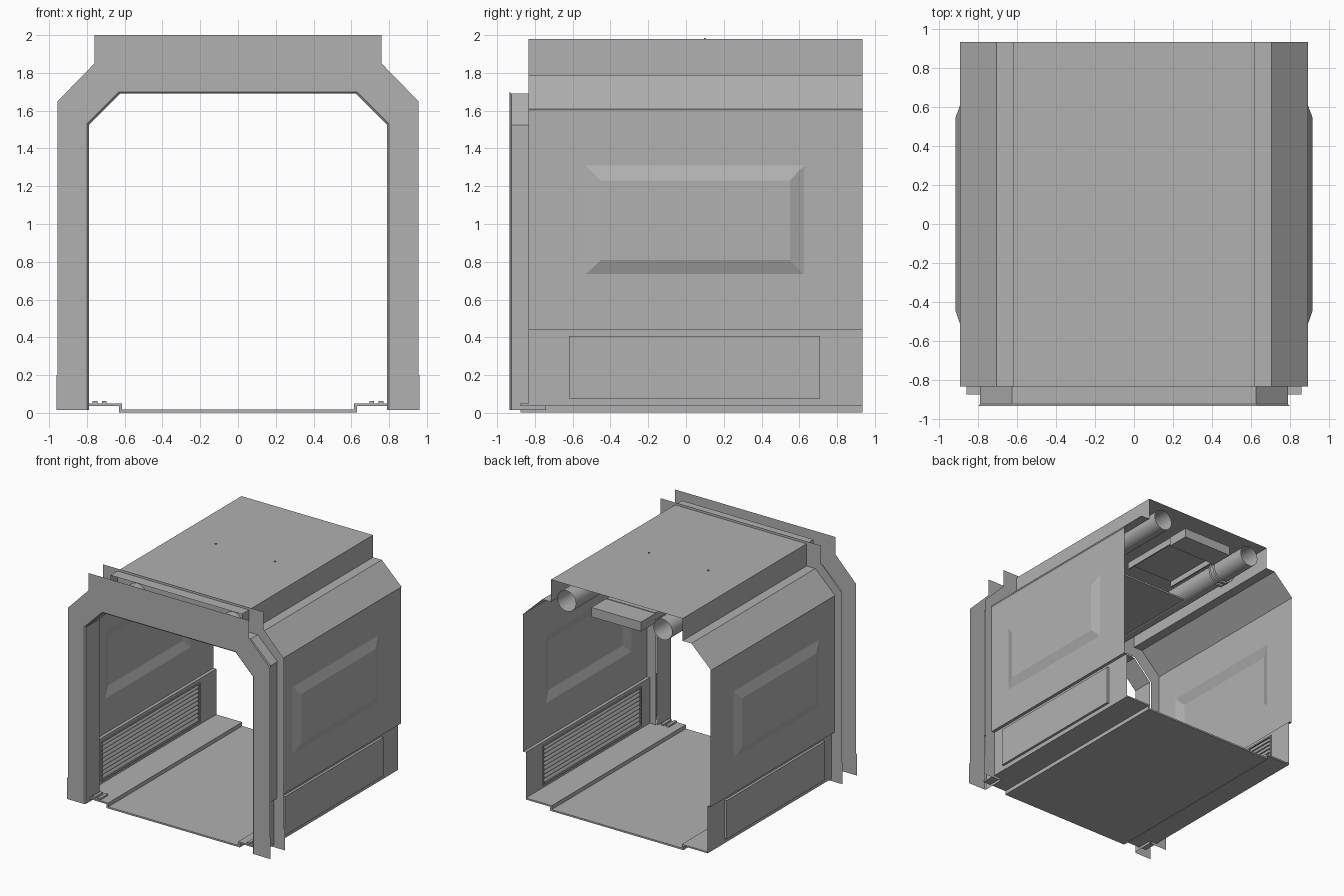
import bpy, bmesh
from math import sin, cos, pi

if "Cube" in bpy.data.objects:
    bpy.data.objects.remove(bpy.data.objects["Cube"])

YF, YB = -0.835, 0.935   # front and back of the body shell
grey = bpy.data.materials.new("mid_grey")
grey.diffuse_color = (.44, .44, .44, 1)
grey.use_nodes = True
grey.node_tree.nodes["Principled BSDF"].inputs["Base Color"].default_value = grey.diffuse_color


def make(name, verts, faces, mirror=False):
    me = bpy.data.meshes.new(name)
    me.from_pydata(verts, [], faces)
    bm = bmesh.new()
    bm.from_mesh(me)
    bmesh.ops.recalc_face_normals(bm, faces=bm.faces)
    bm.to_mesh(me)
    bm.free()
    me.materials.append(grey)
    ob = bpy.data.objects.new(name, me)
    bpy.context.collection.objects.link(ob)
    if mirror:
        ob.modifiers.new("mirror", 'MIRROR').use_clip = True
    return ob


def sweep(name, pts, y0, y1, closed=False, mirror=False):
    """Run an x-z profile along y; closed profiles get end caps."""
    n = len(pts)
    v = [(x, y0, z) for x, z in pts] + [(x, y1, z) for x, z in pts]
    f = [(i, (i + 1) % n, n + (i + 1) % n, n + i) for i in range(n if closed else n - 1)]
    if closed:
        f += [tuple(range(n)), tuple(range(n, 2 * n))]
    return make(name, v, f, mirror)


def box(name, x0, x1, y0, y1, z0, z1, mirror=False):
    return sweep(name, [(x0, z0), (x1, z0), (x1, z1), (x0, z1)], y0, y1, True, mirror)


def embossed_wall(name, rings):
    """Concentric y-z rectangles (x, y0, y1, z0, z1) joined into a pressed sheet."""
    v, f = [], []
    for x, y0, y1, z0, z1 in rings:
        v += [(x, y0, z0), (x, y1, z0), (x, y1, z1), (x, y0, z1)]
    for r in range(len(rings) - 1):
        for i in range(4):
            j = (i + 1) % 4
            f.append((4 * r + i, 4 * r + j, 4 * r + 4 + j, 4 * r + 4 + i))
    f.append(tuple(range(len(v) - 4, len(v))))
    return make(name, v, f, True)


# Portal: two thin arched flanges joined by a short tunnel lining
outer = [(.962, .015), (.962, .2), (.955, .2), (.955, 1.65), (.76, 1.85), (.76, 2), (0, 2)]
inner = [(.8, .015), (.8, 1.53), (.63, 1.70), (0, 1.70)]
lining = [(.79, .015), (.79, 1.525), (.625, 1.69), (0, 1.69)]
for name, y in (("front_flange", -.935), ("rear_flange", -.74)):
    pts = outer + inner[::-1]
    make(name, [(x, y, z) for x, z in pts], [tuple(range(len(pts)))], True)
sweep("portal_lining", lining, -.925, -.74, mirror=True)
make("portal_lip", [(x, -.935, z) for x, z in inner] + [(x, -.925, z) for x, z in lining],
     [(i, i + 1, i + 5, i + 4) for i in range(3)], True)

# Side walls with pressed bulge, and recessed lower walls with grille housing
embossed_wall("side_wall", [(.887, YF, YB, .45, 1.61), (.887, -.53, .625, .735, 1.31),
                            (.915, -.45, .55, .81, 1.23)])
embossed_wall("lower_wall", [(.86, YF, YB, .045, .44), (.86, -.62, .71, .075, .407),
                             (.88, -.619, .709, .076, .406)])
sweep("wall_ledge", [(.86, .44), (.887, .44), (.887, .45)], YF, YB, mirror=True)

# Inner grille: slanted horizontal slats inside a slim border
for i in range(9):
    z = .088 + i * .035
    sweep("grille_slat", [(.855, z), (.855, z + .012), (.868, z + .035), (.868, z)],
          -.6, .69, True, True)
for z in (.072, .4):
    box("grille_border", .852, .86, -.62, .71, z, z + .012, True)
for y in (-.62, .698):
    box("grille_post", .852, .86, y, y + .012, .072, .412, True)

# Roof: sloped shoulders, ledges and the raised ceiling box
sweep("roof_shell", [(.887, 1.60), (.892, 1.61), (.705, 1.79), (.622, 1.79),
                     (.622, 1.98), (0, 1.98)], YF, YB, mirror=True)
box("roof_stud", .275, .287, .094, .106, 1.98, 1.986, True)

# Floor: stepped plate with raised side strips
floor = [(.86, .05), (.615, .05), (.615, .017), (0, .017),
         (0, .003), (.63, .003), (.63, .037), (.86, .037)]
n = len(floor)
make("floor_plate", [(x, y, z) for y in (-.875, YB) for x, z in floor],
     [(i, i + 1, n + i + 1, n + i) for i in (0, 1, 2, 4, 5, 6)] + [(7, 0, n, n + 7)]
     + [tuple(range(n)), tuple(range(n, 2 * n))], True)

# Small door rails on the threshold
for x in (.695, .745):
    box("threshold_rail", x, x + .025, -.87, -.76, .05, .064, True)


def tube(name, x, z, r, y0, y1, seg=24):
    v = [(x + r * cos(2 * pi * i / seg), y, z + r * sin(2 * pi * i / seg))
         for y in (y0, y1) for i in range(seg)]
    f = [(i, (i + 1) % seg, seg + (i + 1) % seg, seg + i) for i in range(seg)]
    ob = make(name, v, f)
    ob.data.shade_smooth()
    return ob


# Ceiling pipes with a clamp ring
for x in (-.435, .475):
    tube("ceiling_pipe", x, 1.837, .088, -.8, YB)
for y in (.55, .60):
    tube("pipe_clamp", -.435, 1.837, .105, y, y + .025)
    box("clamp_lug", -.46, -.41, y, y + .025, 1.72, 1.74)

# Central air duct and ceiling panels between the pipes
box("duct_outlet", -.23, .24, .74, YB, 1.765, 1.845)
box("duct_tray", -.23, .23, .2, .74, 1.84, 1.85)
box("duct_rail", .22, .23, .2, .74, 1.79, 1.85, True)
box("ceiling_panel", -.36, .36, -.74, .2, 1.72, 1.735)
